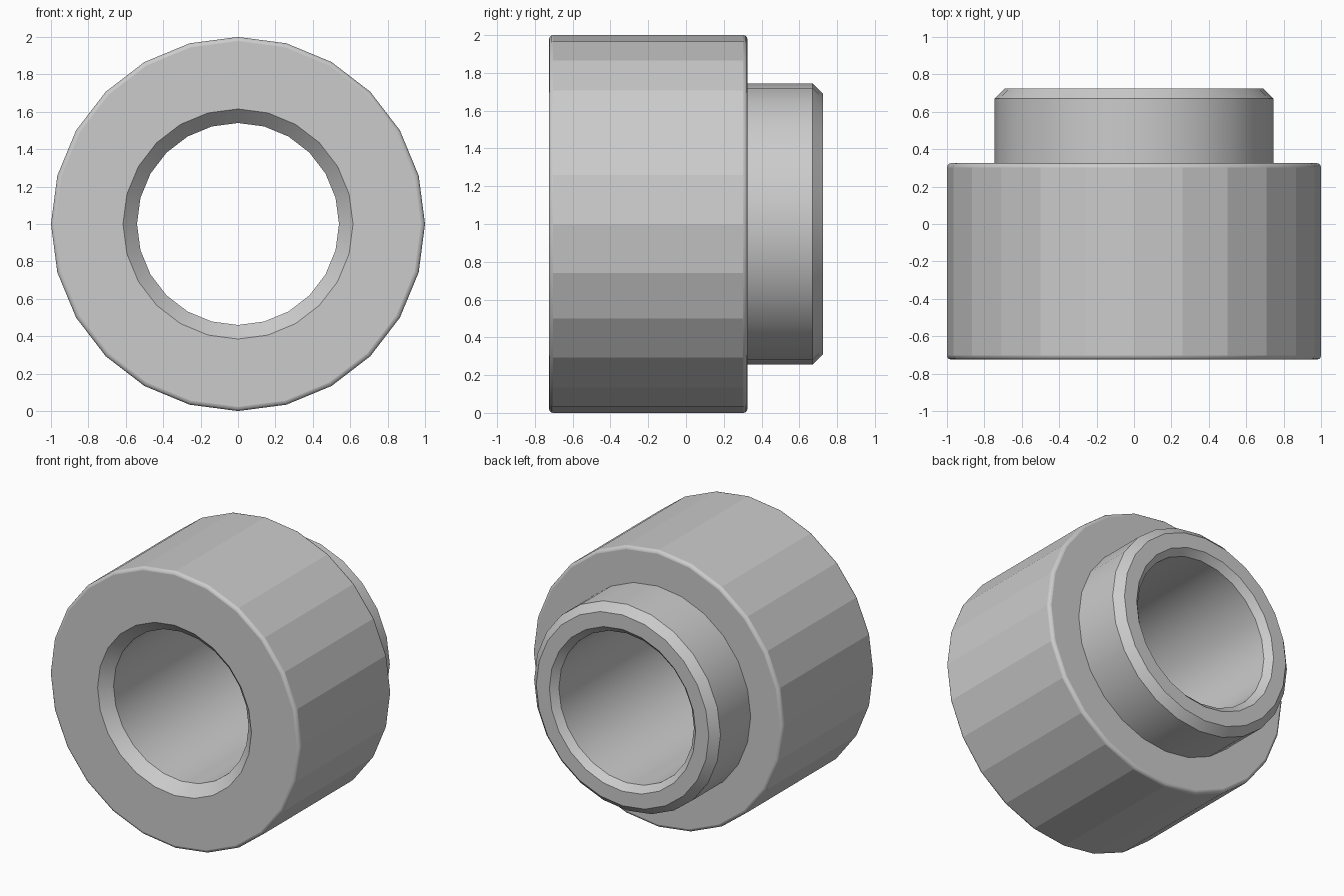
import bpy
import bmesh
from math import cos, sin, pi, radians, hypot
from mathutils import Vector

cube = bpy.data.objects.get("Cube")
if cube:
    bpy.data.objects.remove(cube, do_unlink=True)

SIDES = 24
CENTRE = Vector((0, 0, 1))
FRONT, STEP, BACK = -0.725, 0.325, 0.725
BODY_R, COLLAR_R, BORE_R = 1.0, 0.745, 0.54
ROUND = 0.022

grey = bpy.data.materials.new("plain grey")
colour = (0.6, 0.6, 0.6, 1)
grey.diffuse_color = colour
grey.use_nodes = True
grey.node_tree.nodes["Principled BSDF"].inputs["Base Color"].default_value = colour


def rounded_corner(y, start):
    """Quarter arc on the outer body rim, as (radius, y) points."""
    inward = ROUND if y < 0 else -ROUND
    angles = [i * pi / 6 for i in range(4)]
    if start == "wall":
        angles.reverse()
    return [(BODY_R - ROUND + ROUND * sin(a), y + inward - inward * cos(a))
            for a in angles]


# Closed cross-section: bore, front chamfer, body, step, collar, back chamfer
profile = [(BORE_R, FRONT + 0.075), (BORE_R + 0.075, FRONT)]
profile += rounded_corner(FRONT, "face")
profile += rounded_corner(STEP, "wall")
profile += [(COLLAR_R, STEP), (COLLAR_R, BACK - 0.055), (COLLAR_R - 0.055, BACK),
            (BORE_R + 0.045, BACK), (BORE_R, BACK - 0.045)]

# Spin the cross-section around the y axis
bm = bmesh.new()
verts = [bm.verts.new((r, y, CENTRE.z)) for r, y in profile]
edges = [bm.edges.new((v, verts[(i + 1) % len(verts)])) for i, v in enumerate(verts)]
bmesh.ops.spin(bm, geom=verts + edges, cent=CENTRE, axis=(0, 1, 0),
               angle=2 * pi, steps=SIDES)
bmesh.ops.remove_doubles(bm, verts=bm.verts[:], dist=0.0005)
bmesh.ops.recalc_face_normals(bm, faces=bm.faces[:])
bm.normal_update()

# Faceted outer wall and flat end faces; smooth bore, collar and chamfers
for face in bm.faces:
    mid = face.calc_center_median() - CENTRE
    depths = [v.co.y for v in face.verts]
    outer_wall = hypot(mid.x, mid.z) > 0.9 and max(depths) - min(depths) > 0.5
    face.smooth = not (outer_wall or abs(face.normal.y) > 0.99)
for edge in bm.edges:
    edge.smooth = edge.calc_face_angle(0) < radians(35)

mesh = bpy.data.meshes.new("stepped_bushing")
bm.to_mesh(mesh)
bm.free()
mesh.materials.append(grey)
bushing = bpy.data.objects.new("stepped_bushing", mesh)
bpy.context.collection.objects.link(bushing)
